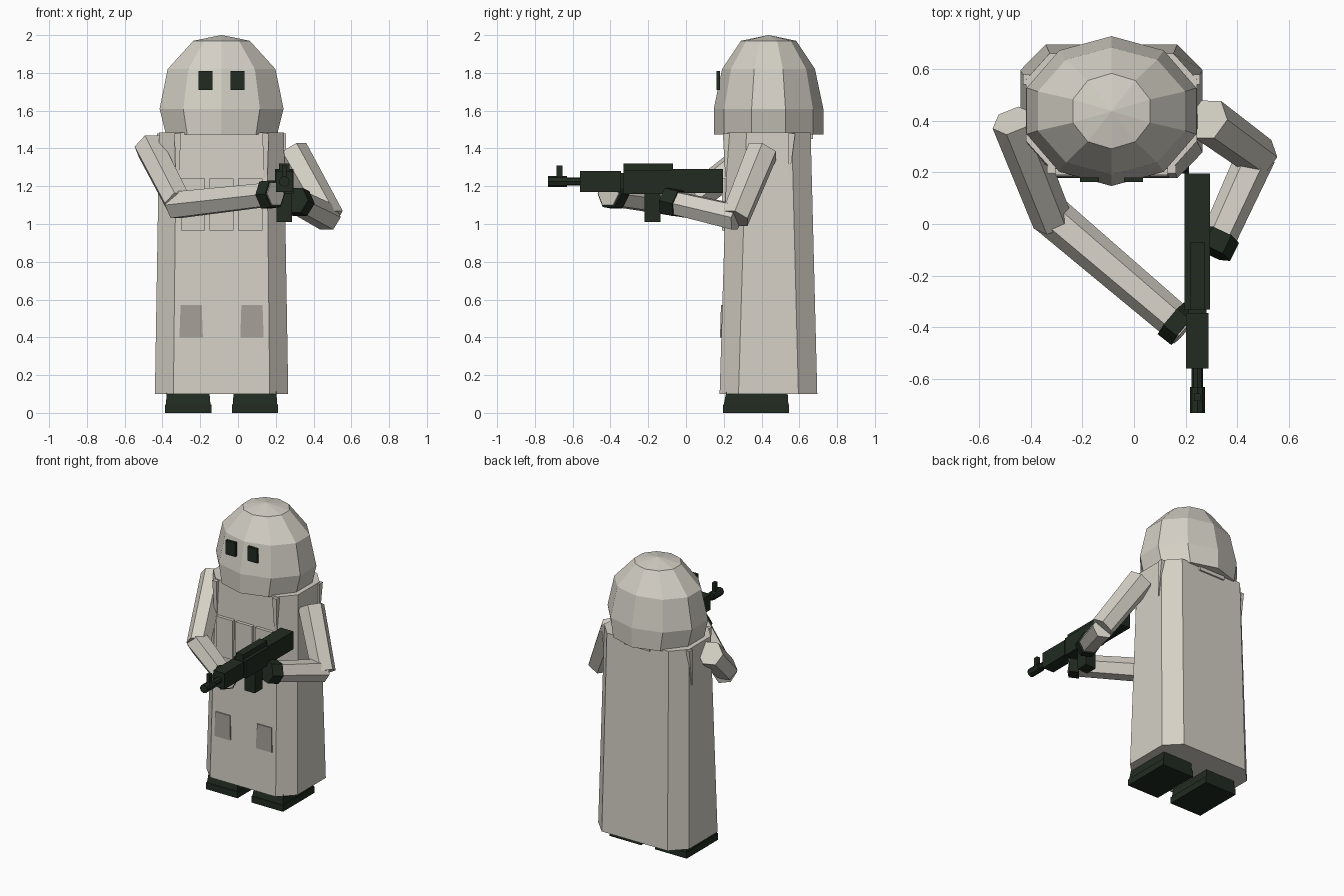
import bpy
from math import cos, sin, radians
from mathutils import Vector

cube = bpy.data.objects.get("Cube")
if cube:
    bpy.data.objects.remove(cube, do_unlink=True)


def material(name, rgb):
    m = bpy.data.materials.new(name)
    m.use_nodes = True
    m.diffuse_color = (*rgb, 1)
    m.node_tree.nodes["Principled BSDF"].inputs["Base Color"].default_value = (*rgb, 1)
    return m


CLOTH = material("pale cloth", (0.66, 0.63, 0.56))
POCKET = material("pocket grey", (0.37, 0.345, 0.31))
DARK = material("dark green", (0.015, 0.024, 0.015))


def loft(name, rings, mat):
    """Join equal-sized rings of points into a closed solid."""
    n = len(rings[0])
    verts = [p for ring in rings for p in ring]
    faces = [tuple(reversed(range(n))), tuple(range(len(verts) - n, len(verts)))]
    for r in range(len(rings) - 1):
        for i in range(n):
            j = (i + 1) % n
            faces.append((r * n + i, r * n + j, (r + 1) * n + j, (r + 1) * n + i))
    mesh = bpy.data.meshes.new(name)
    mesh.from_pydata(verts, [], faces)
    mesh.materials.append(mat)
    ob = bpy.data.objects.new(name, mesh)
    bpy.context.collection.objects.link(ob)
    return ob


def rect(x0, x1, y0, y1, z):
    return [(x0, y0, z), (x1, y0, z), (x1, y1, z), (x0, y1, z)]


def box(name, x, y, z, mat):
    return loft(name, [rect(*x, *y, z[0]), rect(*x, *y, z[1])], mat)


def chamfered(hx, y0, y1, cx, cy, z):
    pts = [(hx - cx, y0), (hx, y0 + cy), (hx, y1 - cy), (hx - cx, y1),
           (cx - hx, y1), (-hx, y1 - cy), (-hx, y0 + cy), (cx - hx, y0)]
    return [(MID + x, y, z) for x, y in pts]


def ellipse(rx, ry, z, n=10):
    a = [radians(90 + 360 * i / n) for i in range(n)]
    return [(MID + rx * cos(t), 0.437 + ry * sin(t), z) for t in a]


def tube(name, start, end, r0, r1, mat, n=6):
    """Tapered prism between two points, with a flat side up."""
    a, b = Vector(start), Vector(end)
    d = (b - a).normalized()
    side = d.cross(Vector((0, 0, 1))).normalized()
    up = side.cross(d)
    return loft(name, [[p + r * (cos(t) * side + sin(t) * up)
                        for t in (radians(360 * i / n) for i in range(n))]
                       for p, r in ((a, r0), (b, r1))], mat)


MID = -0.087  # the figure stands a little off centre

# Long coat
loft("coat", [chamfered(0.353, 0.178, 0.695, 0.098, 0.1, 0.1),
              chamfered(0.33, 0.22, 0.66, 0.09, 0.1, 1.485)], CLOTH)

# Faceted hood
loft("hood", [ellipse(0.31, 0.29, 1.475), ellipse(0.345, 0.29, 1.61),
              ellipse(0.3, 0.246, 1.82), ellipse(0.157, 0.146, 1.97),
              ellipse(0.002, 0.002, 2.0)], CLOTH)

for s, label in ((-1, "right"), (1, "left")):
    # Eyes
    ex = MID + s * 0.085
    box(label + "_eye", (ex - 0.037, ex + 0.037), (0.162, 0.18), (1.71, 1.81), DARK)

    # Boots
    bx = MID + s * 0.177
    box(label + "_boot_sole", (bx - 0.123, bx + 0.123), (0.195, 0.545), (0, 0.045), DARK)
    loft(label + "_boot_upper", [rect(bx - 0.118, bx + 0.118, 0.2, 0.542, 0.045),
                                 rect(bx - 0.112, bx + 0.112, 0.215, 0.537, 0.12)], DARK)

    # Lower coat pockets
    px = MID + s * 0.161
    loft(label + "_pocket", [rect(px - 0.062, px + 0.062, 0.18, 0.2, 0.4),
                             rect(px - 0.056, px + 0.056, 0.185, 0.205, 0.57)], POCKET)

    # Harness straps, tapering downwards on the front corner and the side
    fx = MID + s * 0.233
    loft(label + "_front_strap", [rect(fx - 0.01, fx + 0.01, 0.208, 0.23, 1.25),
                                  rect(fx - 0.017, fx + 0.017, 0.195, 0.25, 1.48)], CLOTH)
    sx = MID + s * 0.33
    loft(label + "_side_strap", [rect(sx - 0.01, sx + 0.01, 0.54, 0.545, 1.23),
                                 rect(sx - 0.012, sx + 0.012, 0.54, 0.578, 1.48)], CLOTH)

# Small strap at the back of the neck
box("back_strap", (MID - 0.1, MID + 0.1), (0.64, 0.672), (1.45, 1.48), CLOTH)

# Chest pouches
for i in range(3):
    cx = MID + (i - 1) * 0.152
    box("chest_pouch_%d" % (i + 1), (cx - 0.064, cx + 0.064), (0.19, 0.23), (0.965, 1.24), CLOTH)

# Right arm, reaching across to the front of the weapon
tube("right_upper_arm", (-0.47, 0.4, 1.41), (-0.315, 0.01, 1.11), 0.083, 0.078, CLOTH)
tube("right_forearm", (-0.335, 0.045, 1.1), (0.2, -0.41, 1.16), 0.08, 0.07, CLOTH)
tube("right_glove", (0.145, -0.363, 1.154), (0.196, -0.406, 1.16), 0.083, 0.081, DARK)

# Left arm, bent back to the grip
tube("left_upper_arm", (0.285, 0.405, 1.385), (0.485, 0.26, 1.03), 0.088, 0.08, CLOTH)
tube("left_forearm", (0.475, 0.27, 1.035), (0.32, -0.07, 1.115), 0.076, 0.068, CLOTH)
tube("left_glove", (0.335, -0.04, 1.108), (0.302, -0.11, 1.125), 0.079, 0.077, DARK)

# Weapon
GX = 0.245


def gun_part(name, half, y, z):
    return box(name, (GX - half, GX + half), y, z, DARK)


gun_part("gun_stock", 0.049, (-0.08, 0.195), (1.165, 1.29))
gun_part("gun_receiver", 0.05, (-0.33, -0.06), (1.16, 1.285))
gun_part("gun_receiver_cover", 0.028, (-0.332, -0.07), (1.28, 1.32))
gun_part("gun_neck", 0.035, (-0.36, -0.32), (1.18, 1.27))
gun_part("gun_handguard", 0.044, (-0.56, -0.345), (1.17, 1.28))
gun_part("gun_grip", 0.04, (-0.22, -0.135), (1.01, 1.17))
gun_part("gun_front_sight", 0.012, (-0.685, -0.655), (1.24, 1.31))
tube("gun_barrel", (GX, -0.55, 1.225), (GX, -0.73, 1.225), 0.022, 0.022, DARK, 8)
tube("gun_muzzle", (GX, -0.63, 1.225), (GX, -0.731, 1.225), 0.029, 0.029, DARK, 8)
